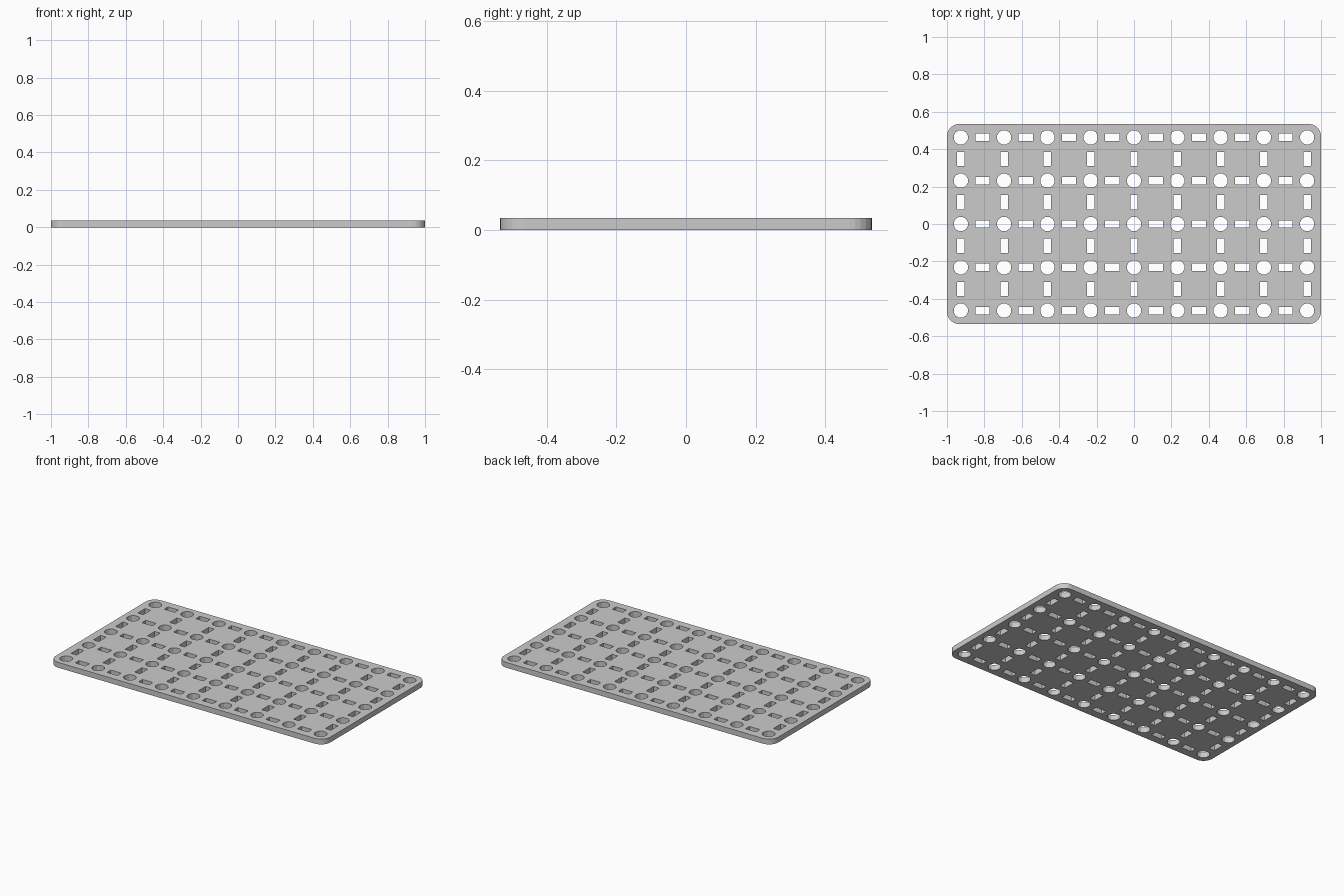
import bpy, bmesh
from math import pi, sin, cos

PITCH = 0.2315
COLS, ROWS = 9, 5
HALF_X, HALF_Y, THICK = 1.0, 0.535, 0.035
CORNER_R, CORNER_SEGS = 0.066, 6
HOLE_R, HOLE_SIDES = 0.039, 12
SLOT_LONG, SLOT_SHORT = 0.076, 0.04

cube = bpy.data.objects.get("Cube")
if cube:
    bpy.data.objects.remove(cube, do_unlink=True)


def add_prism(bm, outline, z0, z1):
    """Extrude a counter-clockwise outline into a closed prism."""
    low = [bm.verts.new((x, y, z0)) for x, y in outline]
    high = [bm.verts.new((x, y, z1)) for x, y in outline]
    bm.faces.new(low[::-1])
    bm.faces.new(high)
    n = len(outline)
    for i in range(n):
        j = (i + 1) % n
        bm.faces.new((low[i], low[j], high[j], high[i]))


def rectangle(cx, cy, w, h):
    return [(cx + sx * w / 2, cy + sy * h / 2)
            for sx, sy in ((-1, -1), (1, -1), (1, 1), (-1, 1))]


def polygon(cx, cy, r, sides):
    angles = [2 * pi * (i + 0.5) / sides for i in range(sides)]
    return [(cx + r * cos(a), cy + r * sin(a)) for a in angles]


def rounded_rectangle(hx, hy, r, segs):
    points = []
    for quarter, (sx, sy) in enumerate(((1, 1), (-1, 1), (-1, -1), (1, -1))):
        for i in range(segs + 1):
            a = pi / 2 * (quarter + i / segs)
            points.append((sx * (hx - r) + r * cos(a), sy * (hy - r) + r * sin(a)))
    return points


def make_object(name, bm):
    mesh = bpy.data.meshes.new(name)
    bm.to_mesh(mesh)
    bm.free()
    obj = bpy.data.objects.new(name, mesh)
    bpy.context.collection.objects.link(obj)
    return obj


# Plate with rounded corners
bm = bmesh.new()
add_prism(bm, rounded_rectangle(HALF_X, HALF_Y, CORNER_R, CORNER_SEGS), 0, THICK)
plate = make_object("perforated_plate", bm)

# Round holes on the grid, with slots midway between neighbours
bm = bmesh.new()
for col in range(COLS):
    for row in range(ROWS):
        x = (col - (COLS - 1) / 2) * PITCH
        y = (row - (ROWS - 1) / 2) * PITCH
        outlines = [polygon(x, y, HOLE_R, HOLE_SIDES)]
        if col < COLS - 1:
            outlines.append(rectangle(x + PITCH / 2, y, SLOT_LONG, SLOT_SHORT))
        if row < ROWS - 1:
            outlines.append(rectangle(x, y + PITCH / 2, SLOT_SHORT, SLOT_LONG))
        for outline in outlines:
            add_prism(bm, outline, -THICK, 2 * THICK)
cutter = make_object("hole_cutter", bm)
cutter.hide_render = True

# Cut the holes and discard the cutter
cut = plate.modifiers.new("holes", 'BOOLEAN')
cut.operation = 'DIFFERENCE'
cut.solver = 'EXACT'
cut.object = cutter
bpy.context.view_layer.objects.active = plate
plate.select_set(True)
bpy.ops.object.modifier_apply(modifier=cut.name)
bpy.data.objects.remove(cutter, do_unlink=True)
